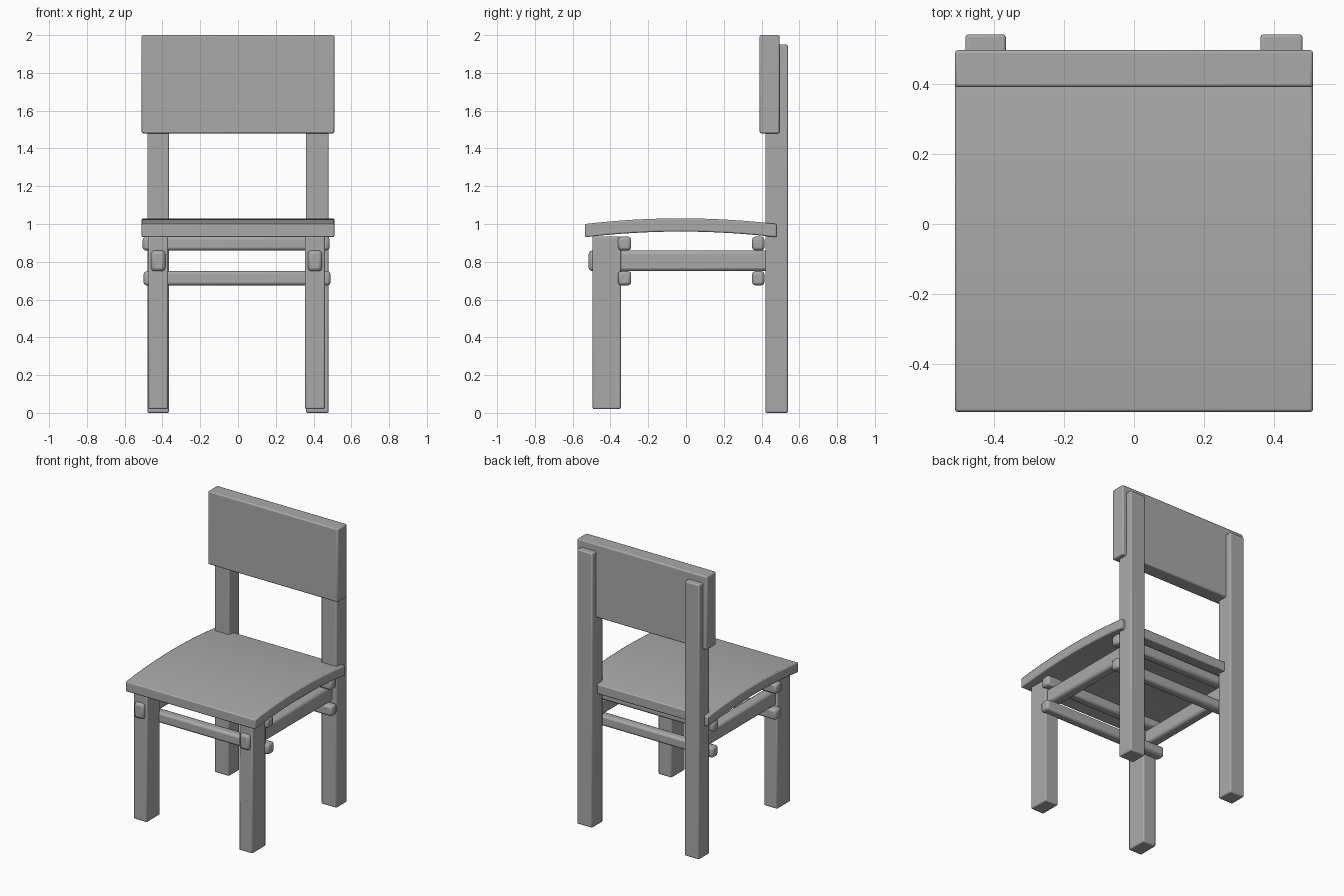
import bpy
from math import radians

cube = bpy.data.objects.get("Cube")
if cube:
    bpy.data.objects.remove(cube, do_unlink=True)

grey = bpy.data.materials.new("plain grey")
grey.use_nodes = True
colour = (0.4, 0.4, 0.4, 1)
grey.diffuse_color = colour
grey.node_tree.nodes["Principled BSDF"].inputs["Base Color"].default_value = colour


def finish(obj, bevel):
    """Round the edges and shade smoothly."""
    obj.data.materials.append(grey)
    mod = obj.modifiers.new("rounded edges", "BEVEL")
    mod.width = bevel
    mod.segments = 2
    mod.limit_method = "ANGLE"
    mod.angle_limit = radians(40)
    bpy.ops.object.select_all(action="DESELECT")
    obj.select_set(True)
    bpy.context.view_layer.objects.active = obj
    bpy.ops.object.shade_smooth_by_angle(angle=radians(35))


def block(name, x, y, z, bevel=0.008):
    """Box spanning the given (low, high) ranges."""
    spans = (x, y, z)
    bpy.ops.mesh.primitive_cube_add(size=1)
    obj = bpy.context.object
    obj.name = name
    for v in obj.data.vertices:
        v.co = [(a + b) / 2 + c * (b - a) for (a, b), c in zip(spans, v.co)]
    finish(obj, bevel)
    return obj


# Bowed seat: an arched side profile extruded across the width
front, back, steps = -0.535, 0.48, 12
ts = [i / steps for i in range(steps + 1)]
arch = [(front + t * (back - front), 0.03 * (1 - (2 * t - 1) ** 2)) for t in ts]
profile = [(y, 1.0 + h) for y, h in arch] + [(y, 0.93 + h) for y, h in reversed(arch)]
n = len(profile)
verts = [(x, y, z) for x in (-0.51, 0.51) for y, z in profile]
faces = [(i, n + i, n + (i + 1) % n, (i + 1) % n) for i in range(n)]
# End caps as matching strips of quads
for i in range(steps):
    j = n - 1 - i
    faces.append((i, i + 1, j - 1, j))
    faces.append((n + i, n + j, n + j - 1, n + i + 1))
mesh = bpy.data.meshes.new("seat")
mesh.from_pydata(verts, [], faces)
mesh.validate()
seat = bpy.data.objects.new("seat", mesh)
bpy.context.collection.objects.link(seat)
finish(seat, 0.007)

# Backrest panel
block("backrest", (-0.51, 0.51), (0.39, 0.495), (1.48, 2.0))

# Legs and the side rails that pass through them
for side, leg_x, post_x, rail_x in (
    ("right", (-0.475, -0.37), (-0.48, -0.365), (-0.46, -0.385)),
    ("left", (0.355, 0.46), (0.36, 0.48), (0.37, 0.445)),
):
    block(side + "_front_leg", leg_x, (-0.495, -0.345), (0.02, 0.935))
    block(side + "_back_leg", post_x, (0.42, 0.54), (0.0, 1.95))
    block(side + "_side_rail", rail_x, (-0.515, 0.45), (0.75, 0.86), 0.018)

# Upper and lower cross rails, with ends standing proud of the legs
for level, x, z in (
    ("upper", (-0.505, 0.485), (0.86, 0.933)),
    ("lower", (-0.5, 0.49), (0.675, 0.75)),
):
    block("front_" + level + "_rail", x, (-0.36, -0.29), z, 0.016)
    block("back_" + level + "_rail", x, (0.35, 0.415), z, 0.016)
